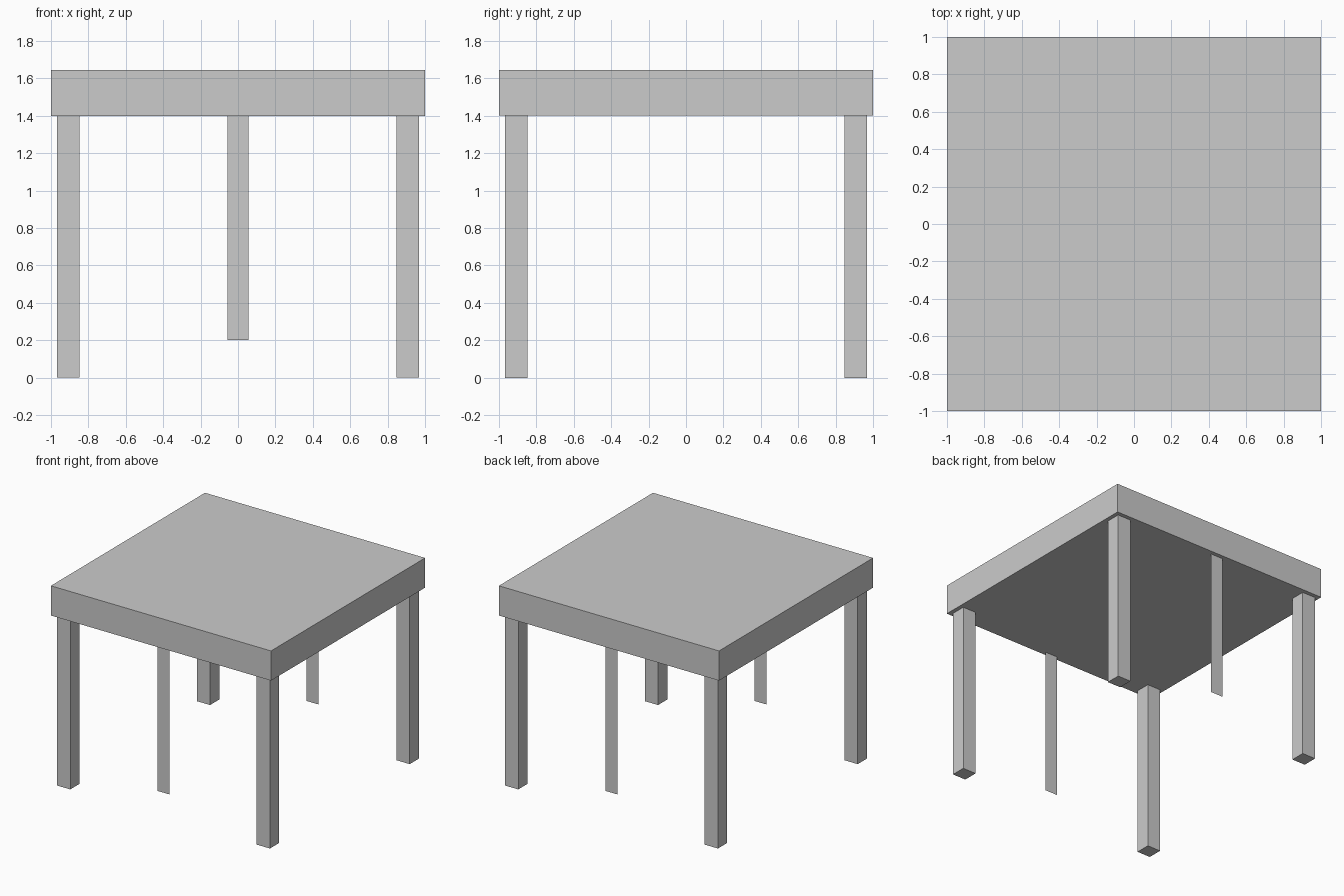
import bpy

if "Cube" in bpy.data.objects:
    bpy.data.objects.remove(bpy.data.objects["Cube"])

TOP_Z, UNDER_Z = 1.644, 1.40      # slab top and underside
OUT, LEG = 0.967, 0.12            # outer face of legs, leg width


def box(name, lo, hi):
    size = [b - a for a, b in zip(lo, hi)]
    mid = [(a + b) / 2 for a, b in zip(lo, hi)]
    bpy.ops.mesh.primitive_cube_add(size=1, location=mid)
    ob = bpy.context.object
    ob.name = name
    ob.scale = size
    bpy.ops.object.transform_apply(location=False, rotation=False, scale=True)
    return ob


# Thick square top
box("table_top", (-1, -1, UNDER_Z), (1, 1, TOP_Z))

# Four square legs, slightly inset from the corners
for sy, end in ((-1, "front"), (1, "back")):
    for sx, side in ((-1, "left"), (1, "right")):
        c = OUT - LEG / 2
        h = LEG / 2
        box(f"{end}_{side}_leg",
            (sx * c - h, sy * c - h, 0), (sx * c + h, sy * c + h, UNDER_Z))

    # Flat hanging strip at the middle, flush with the outer leg faces
    w, y = 0.056, sy * OUT
    mesh = bpy.data.meshes.new(f"{end}_hanging_strip")
    corners = [(-w, y, 0.2), (w, y, 0.2), (w, y, UNDER_Z), (-w, y, UNDER_Z)]
    mesh.from_pydata(corners, [], [(0, 1, 2, 3) if sy < 0 else (3, 2, 1, 0)])
    strip = bpy.data.objects.new(f"{end}_hanging_strip", mesh)
    bpy.context.collection.objects.link(strip)
